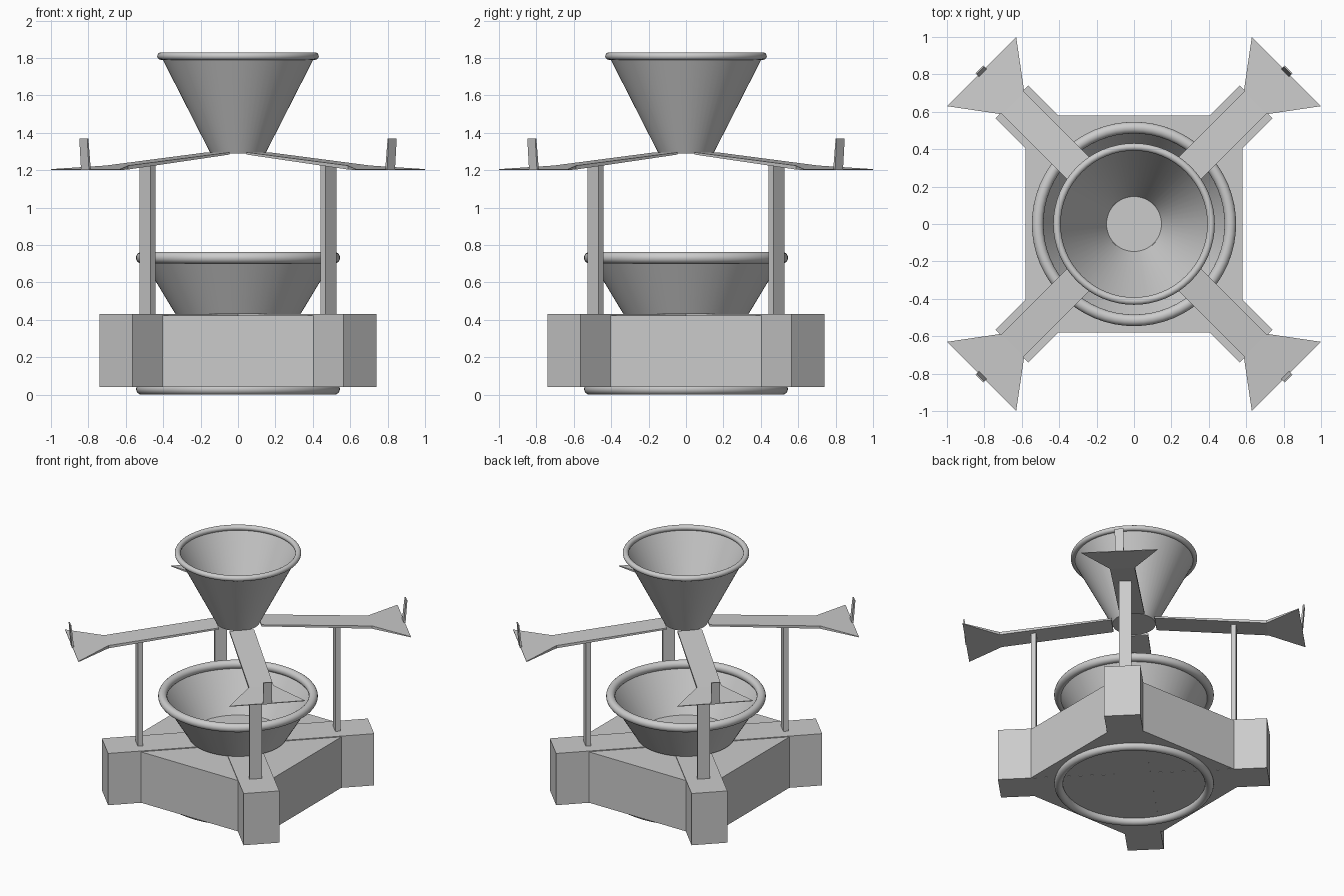
import bpy, bmesh
from math import pi, radians
from mathutils import Matrix

if "Cube" in bpy.data.objects:
    bpy.data.objects.remove(bpy.data.objects["Cube"])

DIAGONALS = [radians(45 + 90 * i) for i in range(4)]
NAMES = ["back_right", "back_left", "front_left", "front_right"]


def make_object(name, bm, angle=0.0):
    bmesh.ops.recalc_face_normals(bm, faces=bm.faces)
    mesh = bpy.data.meshes.new(name)
    bm.to_mesh(mesh)
    bm.free()
    ob = bpy.data.objects.new(name, mesh)
    ob.rotation_euler.z = angle
    bpy.context.collection.objects.link(ob)
    return ob


def smooth(ob):
    bpy.ops.object.select_all(action='DESELECT')
    ob.select_set(True)
    bpy.context.view_layer.objects.active = ob
    bpy.ops.object.shade_smooth_by_angle(angle=radians(35))


def loft(name, stations, angle=0.0):
    """Closed strip along +x; each station is (x_top, x_bottom, half_width, z_top, z_bottom)."""
    bm = bmesh.new()
    rings = []
    for xt, xb, w, zt, zb in stations:
        rings.append([bm.verts.new(p) for p in
                      ((xt, -w, zt), (xt, w, zt), (xb, w, zb), (xb, -w, zb))])
    for a, b in zip(rings, rings[1:]):
        for i in range(4):
            j = (i + 1) % 4
            bm.faces.new((a[i], a[j], b[j], b[i]))
    bm.faces.new(rings[0])
    bm.faces.new(rings[-1])
    return make_object(name, bm, angle)


def box(name, x0, x1, half_w, z0, z1, angle=0.0):
    return loft(name, [(x0, x0, half_w, z1, z0), (x1, x1, half_w, z1, z0)], angle)


def open_bowl(name, r0, z0, r1, z1):
    """Cone frustum with a floor and an open top."""
    bm = bmesh.new()
    bmesh.ops.create_cone(bm, cap_ends=True, segments=64, radius1=r0, radius2=r1,
                          depth=z1 - z0, matrix=Matrix.Translation((0, 0, (z0 + z1) / 2)))
    top = [f for f in bm.faces if len(f.verts) > 4 and f.calc_center_median().z > z1 - 0.01]
    bmesh.ops.delete(bm, geom=top, context='FACES')
    smooth(make_object(name, bm))


def ring(name, major, minor, z):
    bpy.ops.mesh.primitive_torus_add(major_radius=major, minor_radius=minor, location=(0, 0, z),
                                     major_segments=64, minor_segments=16)
    bpy.context.object.name = name
    smooth(bpy.context.object)


# Base: square block with two crossed diagonal beams
box("base_block", -0.58, 0.58, 0.58, 0.041, 0.424)
for i in range(2):
    box(f"base_beam_{i + 1}", -0.923, 0.923, 0.124, 0.04, 0.43, DIAGONALS[i])
ring("base_ring", 0.515, 0.03, 0.03)

# Lower bowl
open_bowl("lower_bowl", 0.335, 0.432, 0.515, 0.73)
ring("lower_bowl_rim", 0.515, 0.031, 0.732)

# Upper funnel
open_bowl("upper_funnel", 0.147, 1.29, 0.412, 1.81)
ring("upper_funnel_rim", 0.412, 0.02, 1.81)

# Four posts, sloping arms with flared ends, and upright end tabs
for angle, side in zip(DIAGONALS, NAMES):
    box(f"post_{side}", 0.668, 0.703, 0.043, 0.425, 1.24, angle)
    loft(f"arm_{side}", [(0.148, 0.148, 0.085, 1.296, 1.284),
                         (0.915, 0.915, 0.085, 1.225, 1.204),
                         (1.153, 1.153, 0.262, 1.206, 1.201)], angle)
    loft(f"end_tab_{side}", [(1.161, 1.143, 0.03, 1.37, 1.201),
                             (1.170, 1.157, 0.03, 1.37, 1.201)], angle)
